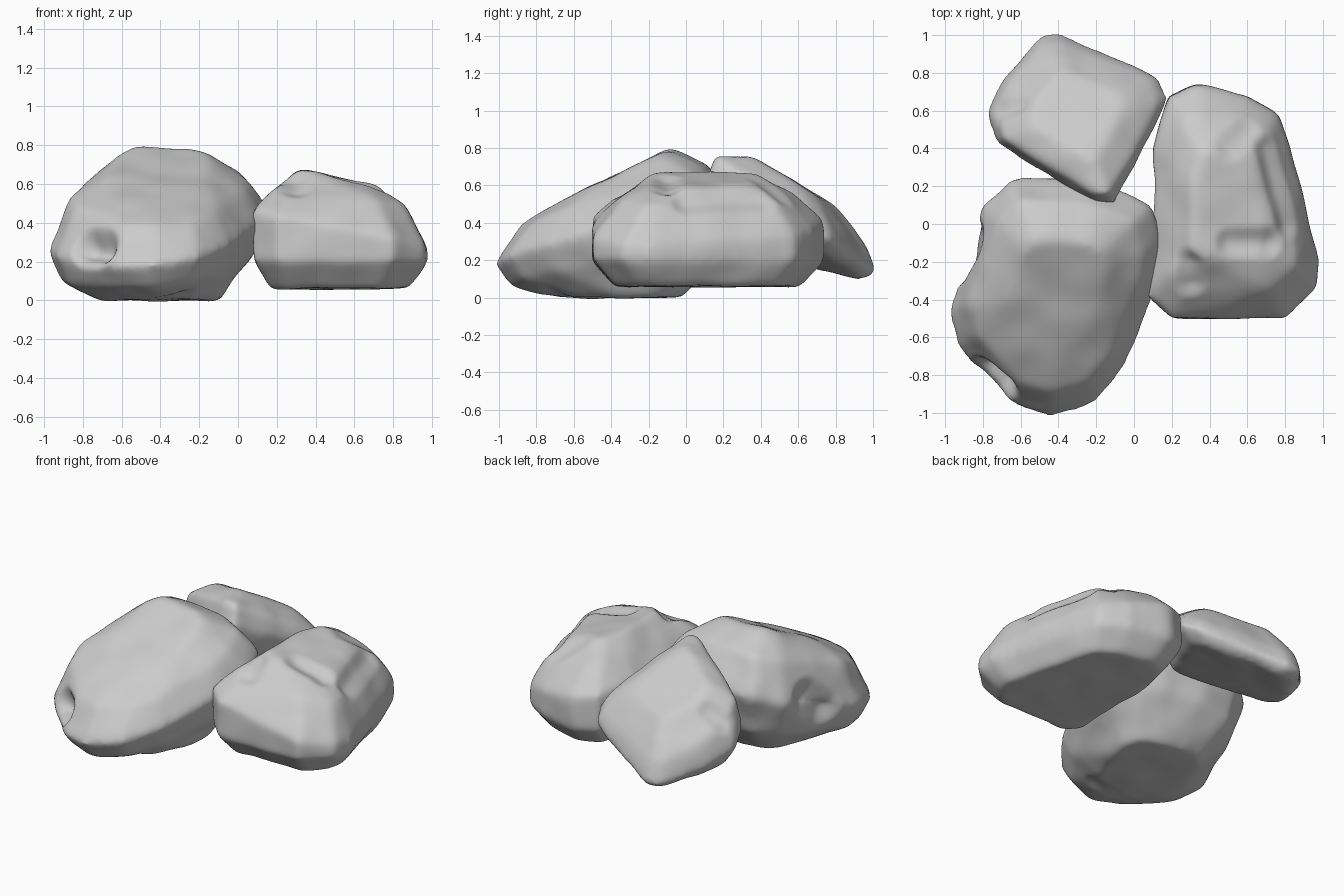
import bpy, bmesh
from mathutils import Vector, noise

cube = bpy.data.objects.get("Cube")
if cube:
    bpy.data.objects.remove(cube)

stone = bpy.data.materials.new("stone grey")
stone.use_nodes = True
grey = (0.6, 0.6, 0.6, 1)
stone.diffuse_color = grey
stone.node_tree.nodes["Principled BSDF"].inputs["Base Color"].default_value = grey


def hull_of_rings(name, centre, outline, rings):
    """Wrap a hull around scaled copies of an outline, each lying on a tilted plane."""
    bm = bmesh.new()
    middle = Vector(centre)
    for scale, height, slope_x, slope_y in rings:
        for corner in outline:
            offset = (Vector(corner) - middle) * scale
            z = height + offset.x * slope_x + offset.y * slope_y
            bm.verts.new((*(middle + offset), z))
    bmesh.ops.convex_hull(bm, input=bm.verts)
    loose = [vert for vert in bm.verts if not vert.link_faces]
    bmesh.ops.delete(bm, geom=loose, context="VERTS")
    mesh = bpy.data.meshes.new(name)
    bm.to_mesh(mesh)
    bm.free()
    obj = bpy.data.objects.new(name, mesh)
    bpy.context.collection.objects.link(obj)
    return obj


def soften(obj):
    """Even out the faces of the hull and round its edges."""
    remesh = obj.modifiers.new("remesh", "REMESH")
    remesh.mode = "VOXEL"
    remesh.voxel_size = 0.02
    smooth = obj.modifiers.new("smooth", "SMOOTH")
    smooth.factor = 0.5
    smooth.iterations = 20
    graph = bpy.context.evaluated_depsgraph_get()
    obj.data = bpy.data.meshes.new_from_object(obj.evaluated_get(graph))
    obj.modifiers.clear()


def weather(obj, dents):
    """Add gentle lumps, and press grooves in along short lines."""
    lumps = 0.012
    normals = [vert.normal.copy() for vert in obj.data.vertices]
    for vert, normal in zip(obj.data.vertices, normals):
        point = vert.co.copy()
        push = lumps * noise.noise(point * 5)
        for start, end, depth, radius in dents:
            begin = Vector(start)
            line = Vector(end) - begin
            along = (point - begin).dot(line) / line.length_squared
            nearest = begin + line * max(0, min(1, along))
            distance = (point - nearest).length / radius
            if distance < 1:
                push -= depth * (1 - distance ** 2) ** 2
        vert.co = point + normal * push


def rock(name, centre, outline, rings, dents):
    obj = hull_of_rings(name, centre, outline, rings)
    soften(obj)
    weather(obj, dents)
    obj.data.materials.clear()
    obj.data.materials.append(stone)
    for face in obj.data.polygons:
        face.use_smooth = True


# Large stone leaning towards the front, with a hollow at its right corner
rock("large_stone", centre=(-.4, -.35),
     outline=[(-.45, -1.03), (-.2, -.95), (-.04, -.75), (.13, -.3), (.16, -.1),
              (.1, .1), (-.1, .2), (-.4, .25), (-.65, .24), (-.8, .1),
              (-.98, -.45), (-.94, -.65), (-.65, -.96)],
     rings=[(.55, 0, 0, 0), (.87, .16, .1, .15), (1, .35, .1, .25),
            (.8, .56, 0, .32), (.45, .67, 0, .48)],
     dents=[((-.78, -.8, .28), (-.72, -.85, .28), .1, .13),
            ((-.85, -.1, .4), (-.9, -.2, .3), .07, .15),
            ((-.6, -.7, .1), (-.3, -.7, .05), .02, .1)])

# Flat stone sloping down to the back
rock("back_stone", centre=(-.3, .6),
     outline=[(-.4, 1.02), (-.5, 1), (-.7, .76), (-.78, .58), (-.74, .43),
              (-.2, .1), (-.1, .1), (.19, .66), (.14, .78)],
     rings=[(.8, .22, .15, -.3), (1, .35, .1, -.5), (.9, .49, 0, -.6), (.5, .61, 0, -.6)],
     dents=[((-.7, .6, .48), (-.6, .6, .5), .03, .1)])

# Long stone on the left, with creases across its top
rock("side_stone", centre=(.5, .1),
     outline=[(.18, .68), (.33, .74), (.6, .68), (.77, .58), (.83, .4), (.86, .2),
              (.98, -.2), (.97, -.33), (.8, -.5), (.2, -.5), (.08, -.38), (.1, .4)],
     rings=[(.8, .06, 0, 0), (1, .2, 0, 0), (1, .38, -.2, 0),
            (.75, .54, -.1, 0), (.45, .64, -.22, 0)],
     dents=[((.3, -.2, .6), (.3, -.3, .55), .04, .1),
            ((.5, -.1, .6), (.7, -.1, .57), .04, .1),
            ((.7, .4, .52), (.8, 0, .5), .03, .1),
            ((.5, .4, .6), (.6, .5, .55), .02, .1),
            ((.1, .1, .3), (.1, .2, .3), .05, .2)])
